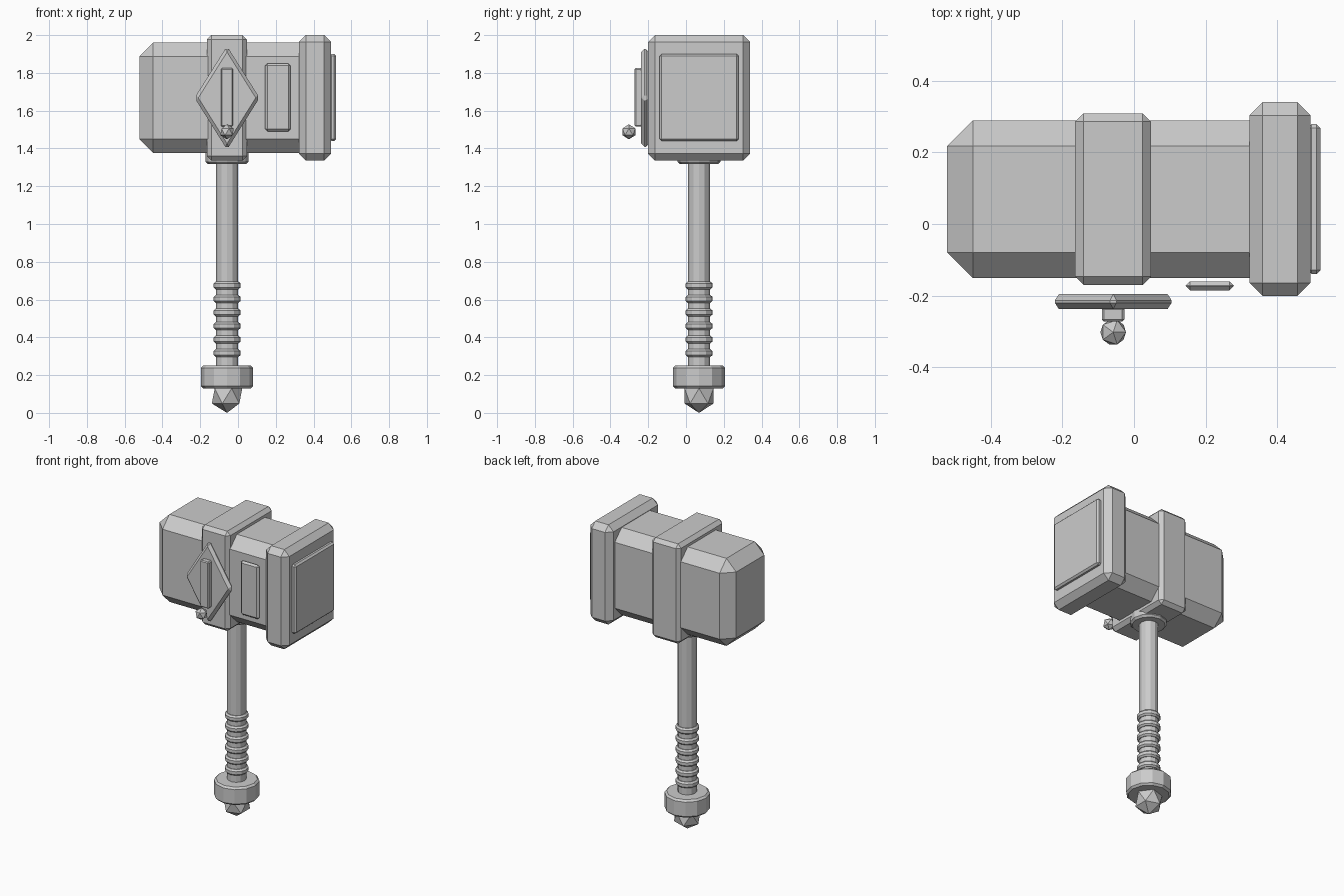
import bpy, bmesh, math
from mathutils import Matrix, Vector

if "Cube" in bpy.data.objects:
    bpy.data.objects.remove(bpy.data.objects["Cube"])

AX, AY, HZ = -0.058, 0.069, 1.668   # handle axis and head centre height


def finish(bm, name, bevel=0.0):
    bmesh.ops.recalc_face_normals(bm, faces=bm.faces)
    if bevel:
        edges = [e for e in bm.edges if e.calc_face_angle(0) > 0.8]
        bmesh.ops.bevel(bm, geom=edges, offset=bevel, segments=1,
                        affect='EDGES', profile=0.5, clamp_overlap=True)
    me = bpy.data.meshes.new(name)
    bm.to_mesh(me)
    bm.free()
    ob = bpy.data.objects.new(name, me)
    bpy.context.collection.objects.link(ob)
    return ob


def box(name, x, y, z, bevel):
    bm = bmesh.new()
    bmesh.ops.create_cube(bm, size=1)
    for v in bm.verts:
        v.co = Vector([(a + b) / 2 + c * (b - a) for c, (a, b) in zip(v.co, (x, y, z))])
    return finish(bm, name, bevel)


def cylinder(name, r, z0, z1, bevel=0.0, sides=12):
    bm = bmesh.new()
    bmesh.ops.create_cone(bm, cap_ends=True, segments=sides, radius1=r, radius2=r,
                          depth=z1 - z0,
                          matrix=Matrix.Translation((AX, AY, (z0 + z1) / 2)))
    return finish(bm, name, bevel)


def gem(name, r, loc):
    bm = bmesh.new()
    bmesh.ops.create_icosphere(bm, subdivisions=1, radius=r,
                               matrix=Matrix.Translation(loc))
    return finish(bm, name)


# Hammer head: main block, middle band, striking block and face plate
box("head_block", (-0.522, 0.45), (-0.151, 0.289), (1.377, 1.96), 0.072)
box("middle_band", (-0.164, 0.047), (-0.170, 0.309), (1.336, 2.0), 0.023)
box("striking_block", (0.322, 0.493), (-0.201, 0.340), (1.336, 2.0), 0.037)
box("striking_plate", (0.485, 0.520), (-0.140, 0.279), (1.44, 1.90), 0.011)

# Front ornaments: small panel, diamond, bar and gem
box("front_panel", (0.144, 0.279), (-0.185, -0.160), (1.49, 1.85), 0.012)

bm = bmesh.new()
y0, y1 = -0.237, -0.196
corners = [(0.172, 0), (0, 0.274), (-0.172, 0), (0, -0.274)]
base = bm.faces.new([bm.verts.new((AX + x, y0, HZ + z)) for x, z in corners])
ext = bmesh.ops.extrude_face_region(bm, geom=[base], use_keep_orig=True)
for v in ext["geom"]:
    if isinstance(v, bmesh.types.BMVert):
        v.co.y = y1
finish(bm, "front_diamond", 0.017)

box("diamond_bar", (-0.090, -0.027), (-0.272, -0.232), (1.515, 1.825), 0.006)
gem("front_gem", 0.040, (AX, -0.302, 1.488))

# Handle with collar, pommel and end gem
cylinder("handle", 0.058, 0.2, 1.42)
cylinder("handle_collar", 0.113, 1.317, 1.40, 0.012)
cylinder("pommel", 0.138, 0.13, 0.25, 0.012)
gem("pommel_gem", 0.09, (AX, AY, 0.09))

# Grip rings
for i in range(6):
    z = 0.317 + i * 0.0715
    cylinder("grip_ring_%d" % (i + 1), 0.072, z - 0.020, z + 0.020, 0.010)
